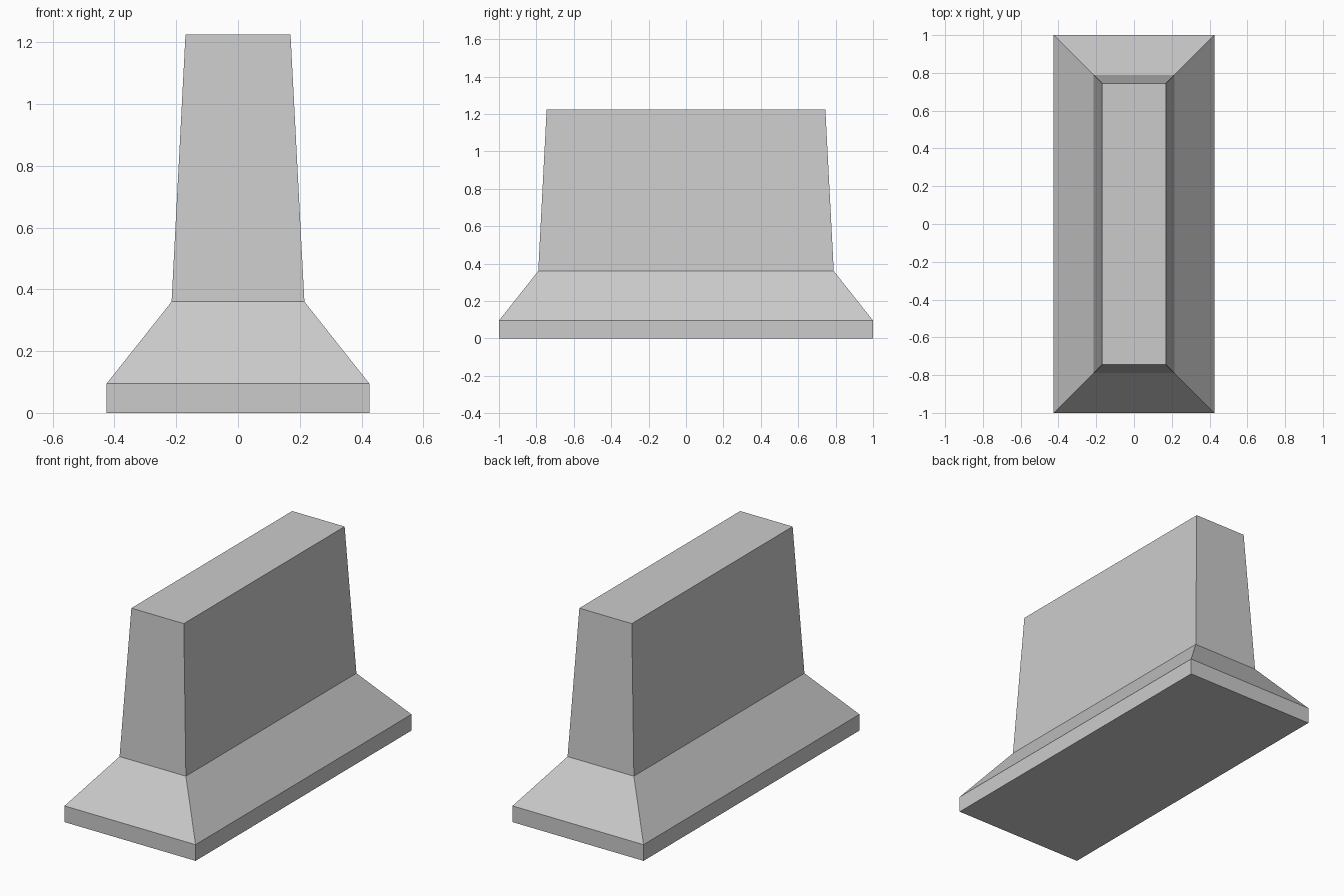
import bpy, bmesh

if "Cube" in bpy.data.objects:
    bpy.data.objects.remove(bpy.data.objects["Cube"])

# Barrier profile: (half width x, half length y, height z) from base to top
LEVELS = [(0.425, 1.0, 0.0), (0.425, 1.0, 0.095),
          (0.215, 0.79, 0.36), (0.17, 0.745, 1.225)]

# Rectangular rings joined by flat sloping sides
bm = bmesh.new()
rings = [[bm.verts.new((sx * x, sy * y, z))
          for sx, sy in ((-1, -1), (1, -1), (1, 1), (-1, 1))]
         for x, y, z in LEVELS]
for low, high in zip(rings, rings[1:]):
    for i in range(4):
        j = (i + 1) % 4
        bm.faces.new((low[i], low[j], high[j], high[i]))

# Bottom and top caps
bm.faces.new(rings[0][::-1])
bm.faces.new(rings[-1])
bmesh.ops.recalc_face_normals(bm, faces=bm.faces)

mesh = bpy.data.meshes.new("concrete_barrier")
bm.to_mesh(mesh)
bm.free()
barrier = bpy.data.objects.new("concrete_barrier", mesh)
bpy.context.collection.objects.link(barrier)
